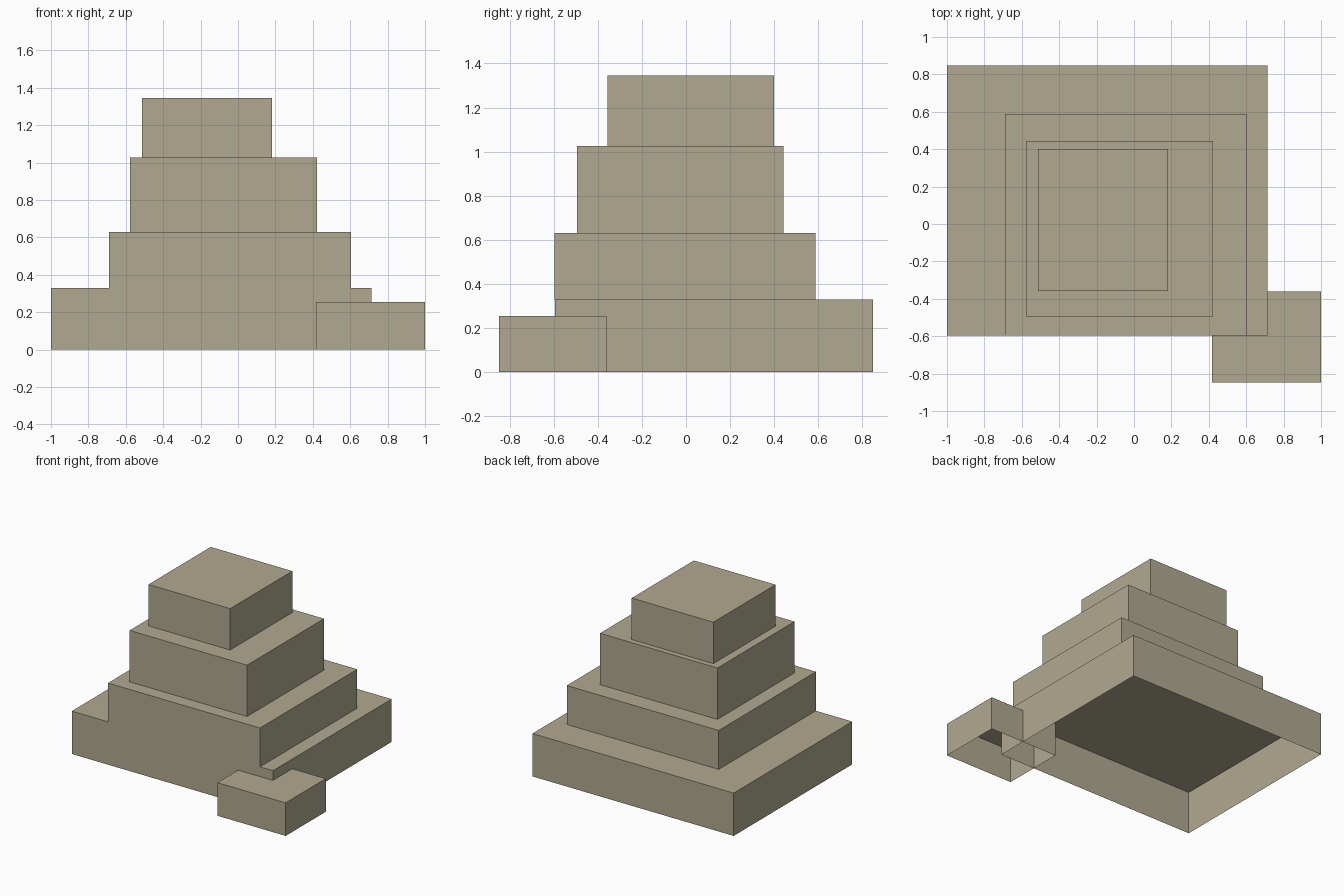
import bpy
import bmesh
from mathutils import Matrix, Vector

cube = bpy.data.objects.get("Cube")
if cube:
    bpy.data.objects.remove(cube, do_unlink=True)

# Single sandstone colour
stone = bpy.data.materials.new("sandstone")
stone.use_nodes = True
colour = (0.434, 0.397, 0.279, 1)
stone.diffuse_color = colour
shader = next(n for n in stone.node_tree.nodes if n.type == "BSDF_PRINCIPLED")
shader.inputs["Base Color"].default_value = colour
shader.inputs["Roughness"].default_value = 0.9


def open_block(name, x, y, z):
    """Box spanning the given ranges, with no floor face."""
    low, high = (Vector(c) for c in zip(x, y, z))
    bm = bmesh.new()
    bmesh.ops.create_cube(bm, size=1, matrix=Matrix.LocRotScale(
        (low + high) / 2, None, high - low))
    bm.normal_update()
    floor = [f for f in bm.faces if f.normal.z < -0.5]
    bmesh.ops.delete(bm, geom=floor, context="FACES_ONLY")
    mesh = bpy.data.meshes.new(name)
    bm.to_mesh(mesh)
    bm.free()
    mesh.materials.append(stone)
    bpy.context.collection.objects.link(bpy.data.objects.new(name, mesh))


# Stacked tiers: name, x range, y range, top height
tiers = [
    ("base_tier", (-1, 0.715), (-0.595, 0.848), 0.33),
    ("lower_tier", (-0.69, 0.605), (-0.597, 0.587), 0.63),
    ("upper_tier", (-0.578, 0.423), (-0.494, 0.443), 1.026),
    ("top_tier", (-0.513, 0.183), (-0.357, 0.4), 1.345),
]
bottom = 0
for name, x, y, top in tiers:
    open_block(name, x, y, (bottom, top))
    bottom = top

# Low annex overlapping the front left corner
open_block("corner_annex", (0.418, 1), (-0.848, -0.36), (0, 0.255))
